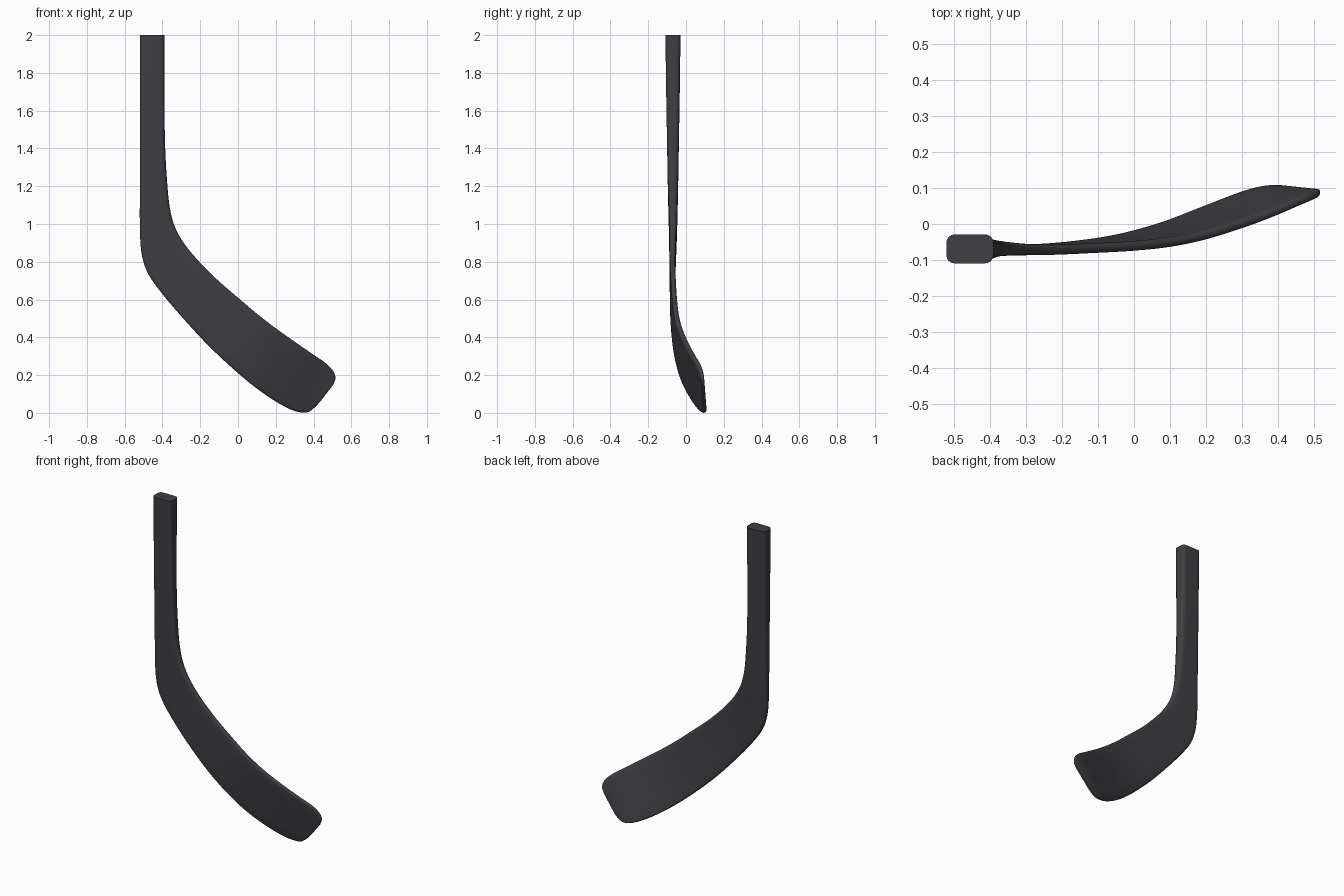
import bpy, bmesh, math
from mathutils import Vector

if "Cube" in bpy.data.objects:
    bpy.data.objects.remove(bpy.data.objects["Cube"])

# Stations: outer edge x, z, y | inner edge x, z, y | thickness
STATIONS = [
    (-.520, 2.00, -.069, -.390, 2.00, -.069, .080),
    (-.520, 1.70, -.069, -.390, 1.70, -.069, .072),
    (-.520, 1.40, -.069, -.386, 1.42, -.069, .062),
    (-.520, 1.17, -.069, -.375, 1.22, -.069, .054),
    (-.519, 0.96, -.069, -.360, 1.08, -.068, .044),
    (-.508, 0.83, -.070, -.332, 0.98, -.069, .037),
    (-.472, 0.73, -.071, -.280, 0.89, -.071, .031),
    (-.395, 0.623, -.072, -.205, 0.80, -.071, .028),
    (-.290, 0.50, -.070, -.110, 0.705, -.067, .027),
    (-.170, 0.37, -.060, 0.000, 0.610, -.061, .027),
    (-.050, 0.255, -.041, 0.100, 0.525, -.051, .027),
    (0.070, 0.152, -.008, 0.200, 0.448, -.031, .027),
    (0.180, 0.073, .034, 0.310, 0.370, .003, .027),
    (0.270, 0.022, .069, 0.400, 0.308, .037, .027),
    (0.325, 0.004, .088, 0.462, 0.265, .063, .025),
    (0.368, 0.003, .097, 0.502, 0.225, .079, .022),
    (0.405, 0.028, .099, 0.516, 0.185, .087, .018),
    (0.437, 0.062, .097, 0.505, 0.150, .090, .012),
]
STEPS = 5       # rings between stations
CORNER = 4      # segments per rounded corner
FACE = 6        # segments across each broad face


def catmull(a, b, c, d, t):
    return [.5 * (2*q + (r - p)*t + (2*p - 5*q + 4*r - s)*t*t
                  + (3*q - p - 3*r + s)*t**3) for p, q, r, s in zip(a, b, c, d)]


def smooth_stations():
    n = len(STATIONS)
    first = [2*a - b for a, b in zip(STATIONS[0], STATIONS[1])]
    last = [2*a - b for a, b in zip(STATIONS[-1], STATIONS[-2])]
    pts = [first] + STATIONS + [last]
    for i in range(n - 1):
        for k in range(STEPS):
            yield catmull(*pts[i:i + 4], k / STEPS)
    yield STATIONS[-1]


def ring_points(s):
    # rounded rectangle spanning the outer and inner edges
    outer, inner = Vector((s[0], s[2], s[1])), Vector((s[3], s[5], s[4]))
    mid, width = (outer + inner) / 2, (inner - outer).length
    across, h = (inner - outer).normalized(), s[6] / 2
    r = min(.022, .9 * h)
    uv = []
    for q, (su, sv) in enumerate(((1, 1), (-1, 1), (-1, -1), (1, -1))):
        for k in range(CORNER + 1):
            a = (q + k / CORNER) * math.pi / 2
            uv.append((su * (width/2 - r) + r * math.cos(a),
                       sv * (h - r) + r * math.sin(a)))
        if q in (0, 2):
            u, v = uv[-1]
            uv += [(u * (1 - 2*k/FACE), v) for k in range(1, FACE)]
    return [mid + across * u + Vector((0, v, 0)) for u, v in uv]


# Shaft and blade lofted as one continuous body
bm = bmesh.new()
rings = [[bm.verts.new(p) for p in ring_points(s)] for s in smooth_stations()]
for lo, hi in zip(rings, rings[1:]):
    n = len(lo)
    for i in range(n):
        j = (i + 1) % n
        bm.faces.new((lo[i], lo[j], hi[j], hi[i]))
bm.faces.new(rings[0])
bm.faces.new(rings[-1])
bmesh.ops.recalc_face_normals(bm, faces=bm.faces)
mesh = bpy.data.meshes.new("stick_blade")
bm.to_mesh(mesh)
bm.free()
stick = bpy.data.objects.new("stick_blade", mesh)
bpy.context.collection.objects.link(stick)

# Dark composite finish
mat = bpy.data.materials.new("dark_composite")
mat.diffuse_color = (.05, .05, .058, 1)
mat.use_nodes = True
mat.node_tree.nodes["Principled BSDF"].inputs["Base Color"].default_value = mat.diffuse_color
mesh.materials.append(mat)

bpy.context.view_layer.objects.active = stick
stick.select_set(True)
bpy.ops.object.shade_smooth_by_angle(angle=math.radians(40))
